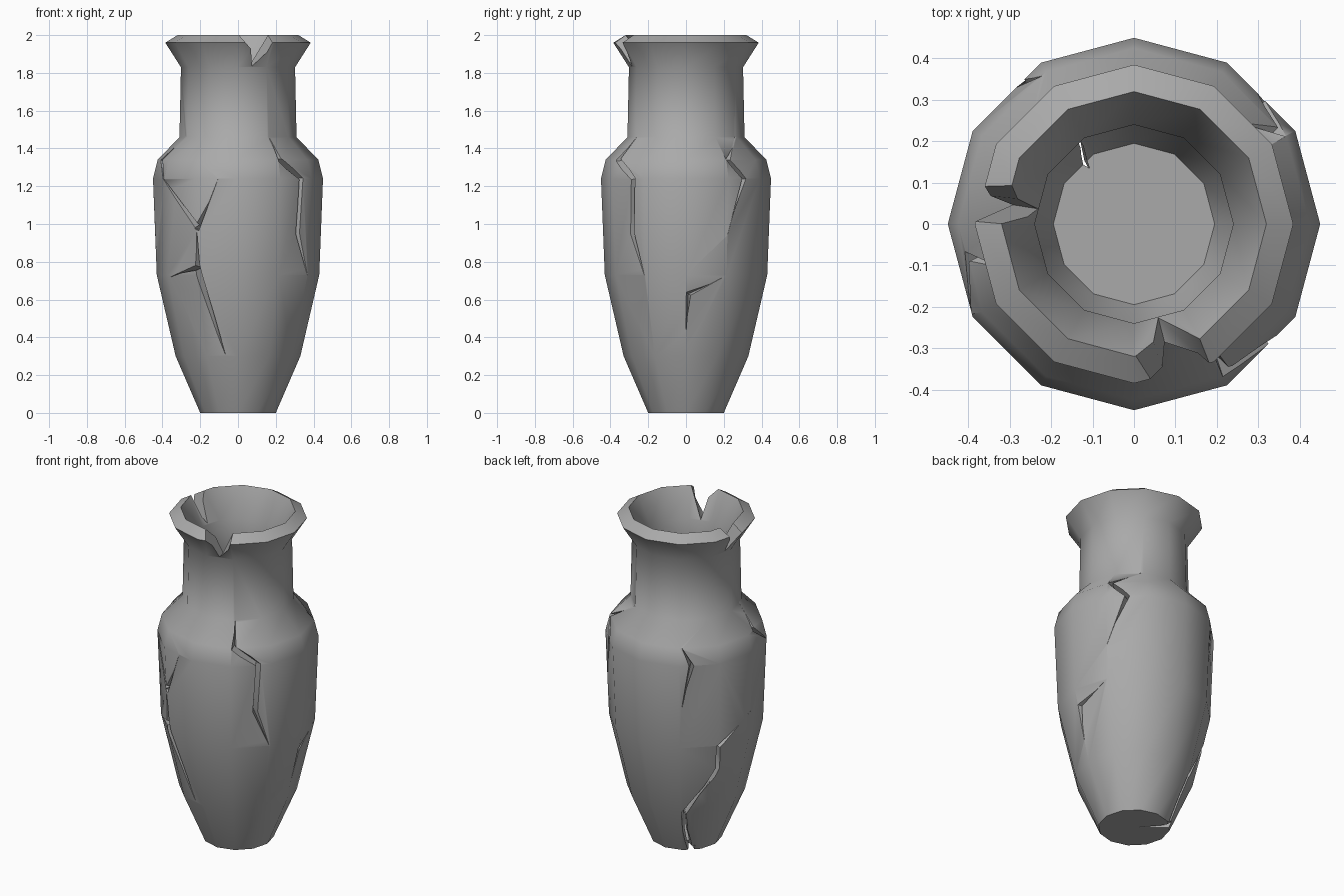
import bpy, bmesh, math
from mathutils import Vector

if "Cube" in bpy.data.objects:
    bpy.data.objects.remove(bpy.data.objects["Cube"], do_unlink=True)

SIDES = 12
OUTER = [(.2, 0), (.33, .3), (.43, .73), (.45, 1.24), (.425, 1.34),
         (.31, 1.46), (.302, 1.83), (.385, 1.96), (.32, 2)]
INNER = [(.24, 1.83), (.24, 1.46), (.36, 1.34), (.385, 1.24),
         (.365, .73), (.28, .3), (.195, .05)]

clay = bpy.data.materials.new("grey_clay")
clay.use_nodes = True
clay.diffuse_color = (.4, .4, .4, 1)
clay.node_tree.nodes["Principled BSDF"].inputs["Base Color"].default_value = (.4, .4, .4, 1)


def polar(r, deg, z):
    a = math.radians(deg)
    return Vector((r * math.cos(a), r * math.sin(a), z))


def loft(name, rings):
    """Closed solid through a list of rings with equal point counts."""
    bm = bmesh.new()
    loops = [[bm.verts.new(p) for p in ring] for ring in rings]
    for a, b in zip(loops, loops[1:]):
        for i in range(len(a)):
            j = (i + 1) % len(a)
            bm.faces.new((a[i], a[j], b[j], b[i]))
    bm.faces.new(loops[0][::-1])
    bm.faces.new(loops[-1])
    bm.normal_update()
    if bm.calc_volume(signed=True) < 0:
        bmesh.ops.reverse_faces(bm, faces=bm.faces[:])
    mesh = bpy.data.meshes.new(name)
    bm.to_mesh(mesh)
    bm.free()
    obj = bpy.data.objects.new(name, mesh)
    bpy.context.collection.objects.link(obj)
    mesh.materials.append(clay)
    return obj


def surface_radius(deg, z):
    """Radius of the faceted outer wall at an angle and height."""
    z = max(z, 0)
    for (r0, z0), (r1, z1) in zip(OUTER, OUTER[1:]):
        if z <= z1:
            r = r0 + (r1 - r0) * (z - z0) / (z1 - z0)
            break
    step = 360 / SIDES
    off = deg % step - step / 2
    return r * math.cos(math.radians(step / 2)) / math.cos(math.radians(off))


def crack(name, path, depth=.05):
    """V-shaped groove cutter along (angle, height, half width) points."""
    rings = []
    for i, (deg, z, half) in enumerate(path):
        r = surface_radius(deg, z)
        p = polar(r, deg, z)
        out = polar(1, deg, 0)
        near = [polar(surface_radius(a, h), a, h)
                for a, h, _ in (path[max(i - 1, 0)], path[min(i + 1, len(path) - 1)])]
        side = (near[1] - near[0]).cross(out).normalized() * half
        deep = depth * min(1, half / .015)
        rings.append([p + out * .04 + side * 1.4, p - out * deep, p + out * .04 - side * 1.4])
    return loft(name, rings)


def notch(name, start, apex, end):
    """Wedge cutter through the lip."""
    return loft(name, [[polar(r, start, 2.005), polar(r, apex, 1.835), polar(r, end, 2.005)]
                       for r in (.15, .6)])


# Vase body: outer wall, lip, inner wall and floor
vase = loft("vase_body", [[polar(r, i * 360 / SIDES, z) for i in range(SIDES)]
                          for r, z in OUTER + INNER])

TIP, WIDE = .002, .018
cutters = [
    notch("front_lip_cutter", 270, 284.5, 300),
    notch("side_lip_cutter", 162, 171, 180),
    # Front left crack
    crack("front_left_crack", [(302, 1.46, TIP), (302, 1.34, WIDE), (320, 1.24, WIDE),
                               (318, .95, WIDE), (329, .73, TIP)]),
    # Front right shoulder crack and its branches
    crack("shoulder_crack", [(203, 1.47, TIP), (191, 1.34, WIDE), (209, 1.23, TIP)]),
    crack("front_crack_a", [(209, 1.24, TIP), (240, .99, WIDE)]),
    crack("front_crack_b", [(240, .97, WIDE), (256, 1.24, TIP)]),
    # Front lower forked crack
    crack("front_lower_crack", [(240, .96, TIP), (240, .78, WIDE), (258, .31, TIP)]),
    crack("front_lower_fork", [(213, .72, TIP), (240, .77, WIDE)]),
    # Back left cracks
    crack("back_left_crack", [(57, 1.46, TIP), (32, 1.34, WIDE), (45, 1.24, WIDE), (30, .94, TIP)]),
    crack("left_crack", [(28, .72, TIP), (2, .63, WIDE), (0, .43, TIP)]),
    # Back right cracks
    crack("back_crack", [(122, 1.34, TIP), (129, 1.24, WIDE), (122, .98, TIP)]),
    crack("back_lower_crack", [(181, .88, TIP), (150, .72, WIDE), (152, .57, WIDE),
                               (123, .28, WIDE), (124, .15, WIDE), (134, -.03, WIDE)]),
    # Slot under the base
    loft("base_slot_cutter", [[polar(.01, 135, z), polar(.3, 130, z), polar(.3, 139, z)]
                              for z in (-.02, .03)]),
]

# Cut each crack, then drop the cutter
bpy.context.view_layer.objects.active = vase
vase.select_set(True)
for cutter in cutters:
    cutter.hide_render = True
    mod = vase.modifiers.new(cutter.name, "BOOLEAN")
    mod.operation = "DIFFERENCE"
    mod.solver = "EXACT"
    mod.use_self = True
    mod.object = cutter
    bpy.ops.object.modifier_apply(modifier=mod.name)
    bpy.data.objects.remove(cutter, do_unlink=True)

bpy.ops.object.shade_smooth_by_angle(angle=math.radians(48))
